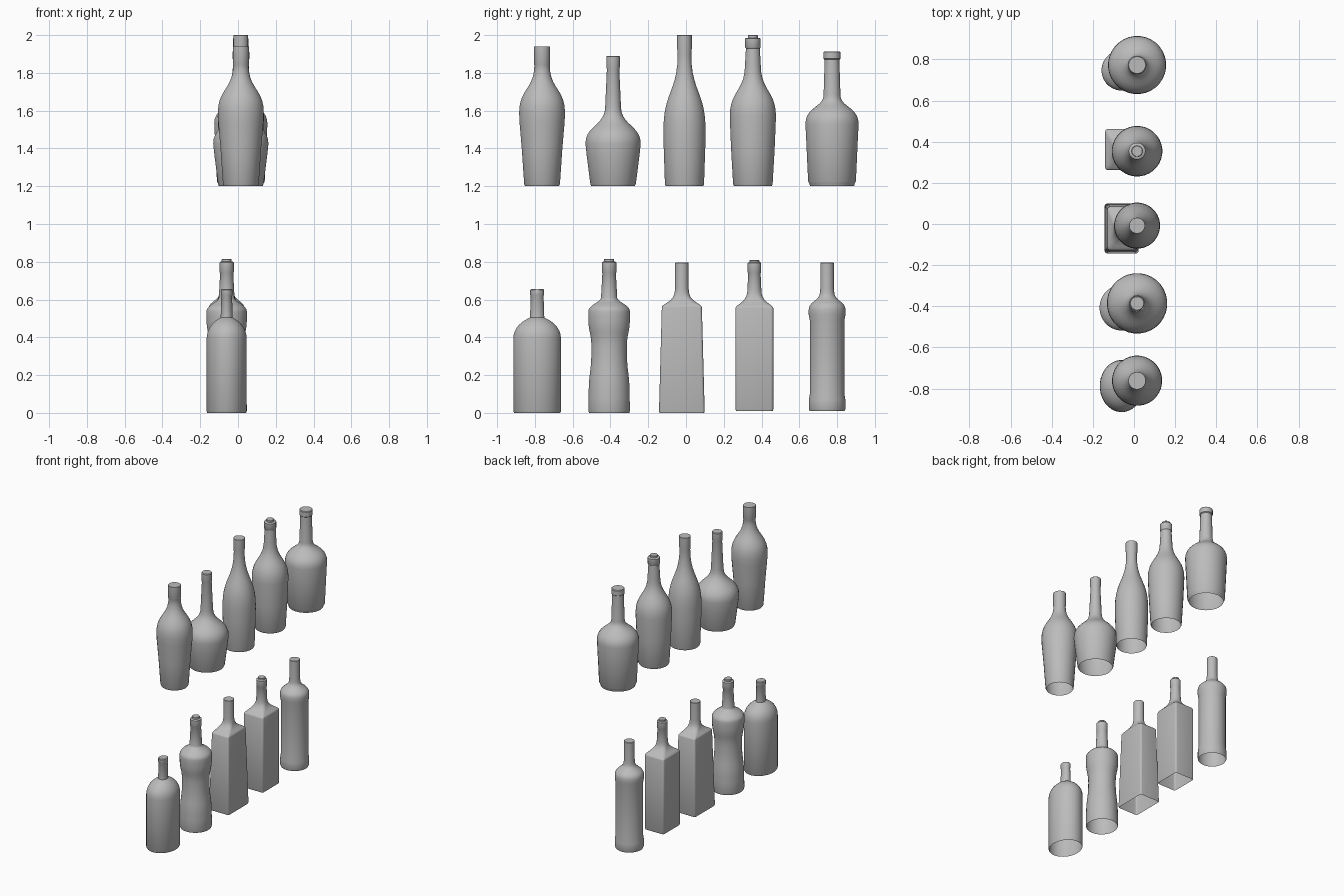
import bpy
import math
from mathutils import Vector

if "Cube" in bpy.data.objects:
    bpy.data.objects.remove(bpy.data.objects["Cube"])

CORNER_STEPS = 8
UPPER_X, LOWER_X = 0.015, -0.06
UPPER_FLOOR = 1.2

# One shared clay material
clay = bpy.data.materials.new("grey_clay")
clay.use_nodes = True
grey = (0.5, 0.5, 0.5, 1)
clay.diffuse_color = grey
clay.node_tree.nodes["Principled BSDF"].inputs["Base Color"].default_value = grey


def disc(radius, height):
    """Round section: depth, height, width, corner radius."""
    return Vector((radius, height, radius, radius))


def slab(depth, height, width, corner=0.014):
    """Rounded rectangular section."""
    return Vector((depth, height, width, corner))


def shoulder(start, end, low=0.5, high=0.5, steps=10):
    """Smooth curve that leaves the body and enters the neck vertically."""
    rise = end.y - start.y
    first, second = start.copy(), end.copy()
    first.y += rise * low
    second.y -= rise * high
    curve = []
    for i in range(steps + 1):
        t = i / steps
        s = 1 - t
        curve.append(start * s**3 + first * (3 * s * s * t)
                     + second * (3 * s * t * t) + end * t**3)
    return curve


def cap(radius, bottom, top, bevel=0.004):
    """Straight collar with a softly bevelled top edge."""
    return [disc(radius, bottom), disc(radius, top - bevel), disc(radius - bevel, top)]


def ring(section, squash):
    """Points around one section, corner by corner."""
    depth, height, width, corner = section
    points = []
    for quarter, (sx, sy) in enumerate([(1, 1), (-1, 1), (-1, -1), (1, -1)]):
        for step in range(CORNER_STEPS):
            angle = (quarter + (step + 0.5) / CORNER_STEPS) * math.pi / 2
            px = sx * (width - corner) + corner * math.cos(angle)
            py = sy * (depth - corner) + corner * math.sin(angle)
            points.append((px * squash, py, height))
    return points


def bottle(name, x, y, sections, floor=0.0, squash=1.0):
    """Skin the sections into a shell that is open underneath and closed on top."""
    count = CORNER_STEPS * 4
    verts, faces = [], []
    for section in sections:
        verts.extend(ring(section, squash))
    for level in range(len(sections) - 1):
        base = level * count
        for i in range(count):
            j = (i + 1) % count
            faces.append((base + i, base + j, base + count + j, base + count + i))
    faces.append(tuple(range(len(verts) - count, len(verts))))
    mesh = bpy.data.meshes.new(name)
    mesh.from_pydata(verts, [], faces)
    mesh.materials.append(clay)
    mesh.shade_smooth()
    mesh.set_sharp_from_angle(angle=math.radians(40))
    obj = bpy.data.objects.new(name, mesh)
    obj.location = (x, y, floor)
    bpy.context.collection.objects.link(obj)
    return obj


# Upper row, heights measured from its own floor
bottle("tapered_bottle", UPPER_X, -0.762, [
    disc(0.09, 0), disc(0.095, 0.01), disc(0.108, 0.2), disc(0.12, 0.34),
    *shoulder(disc(0.122, 0.39), disc(0.041, 0.64)),
    *cap(0.043, 0.645, 0.74, 0.001)], UPPER_FLOOR)

bottle("squat_bottle", UPPER_X, -0.386, [
    disc(0.115, 0), disc(0.121, 0.012), disc(0.14, 0.16),
    *shoulder(disc(0.147, 0.225), disc(0.042, 0.42)),
    disc(0.033, 0.62), *cap(0.036, 0.63, 0.69)], UPPER_FLOOR)

bottle("slender_bottle", UPPER_X, -0.008, [
    disc(0.1, 0), disc(0.104, 0.012), disc(0.111, 0.22),
    *shoulder(disc(0.112, 0.3), disc(0.036, 0.7)),
    *cap(0.039, 0.73, 0.8, 0.001)], UPPER_FLOOR)

bottle("stoppered_bottle", UPPER_X, 0.354, [
    disc(0.1, 0), disc(0.105, 0.01), disc(0.116, 0.2),
    *shoulder(disc(0.123, 0.37), disc(0.042, 0.64)),
    disc(0.037, 0.73), *cap(0.041, 0.735, 0.785),
    *cap(0.027, 0.786, 0.8, 0.002)], UPPER_FLOOR)

bottle("broad_bottle", UPPER_X, 0.773, [
    disc(0.117, 0), disc(0.121, 0.015), disc(0.127, 0.025), disc(0.137, 0.24),
    *shoulder(disc(0.1415, 0.33), disc(0.045, 0.48), 0.6, 0.4),
    disc(0.039, 0.67), *cap(0.045, 0.675, 0.714)], UPPER_FLOOR)

# Lower row
bottle("oval_flask", LOWER_X, -0.788, [
    disc(0.122, 0), disc(0.127, 0.008),
    *shoulder(disc(0.127, 0.39), disc(0.038, 0.505), 0.75, 0.03),
    disc(0.034, 0.62), *cap(0.037, 0.625, 0.655)], squash=0.84)

bottle("waisted_bottle", LOWER_X, -0.407, [
    disc(0.107, 0), disc(0.111, 0.012), disc(0.109, 0.09),
    *shoulder(disc(0.109, 0.09), disc(0.094, 0.34))[1:],
    *shoulder(disc(0.094, 0.34), disc(0.111, 0.51))[1:],
    *shoulder(disc(0.111, 0.535), disc(0.043, 0.61), 0.5, 0.3),
    disc(0.036, 0.74), *cap(0.039, 0.745, 0.8),
    *cap(0.027, 0.801, 0.815, 0.002)], squash=0.97)

bottle("tapered_square_bottle", LOWER_X, -0.022, [
    slab(0.118, 0, 0.081), slab(0.121, 0.008, 0.083),
    *shoulder(slab(0.106, 0.56, 0.07), disc(0.037, 0.65), 0.2, 0.7),
    *cap(0.036, 0.66, 0.795, 0.002)])

bottle("straight_square_bottle", LOWER_X, 0.362, [
    slab(0.097, 0.01, 0.077), slab(0.1, 0.018, 0.08),
    *shoulder(slab(0.1, 0.555, 0.08), disc(0.037, 0.65), 0.2, 0.7),
    disc(0.033, 0.74), *cap(0.036, 0.745, 0.797),
    *cap(0.026, 0.798, 0.81, 0.002)])

bottle("cylinder_bottle", LOWER_X, 0.747, [
    disc(0.093, 0.01), disc(0.097, 0.02), disc(0.097, 0.07), disc(0.092, 0.1),
    disc(0.092, 0.49), disc(0.098, 0.52),
    *shoulder(disc(0.098, 0.545), disc(0.038, 0.64)),
    *cap(0.036, 0.66, 0.795, 0.002)])
